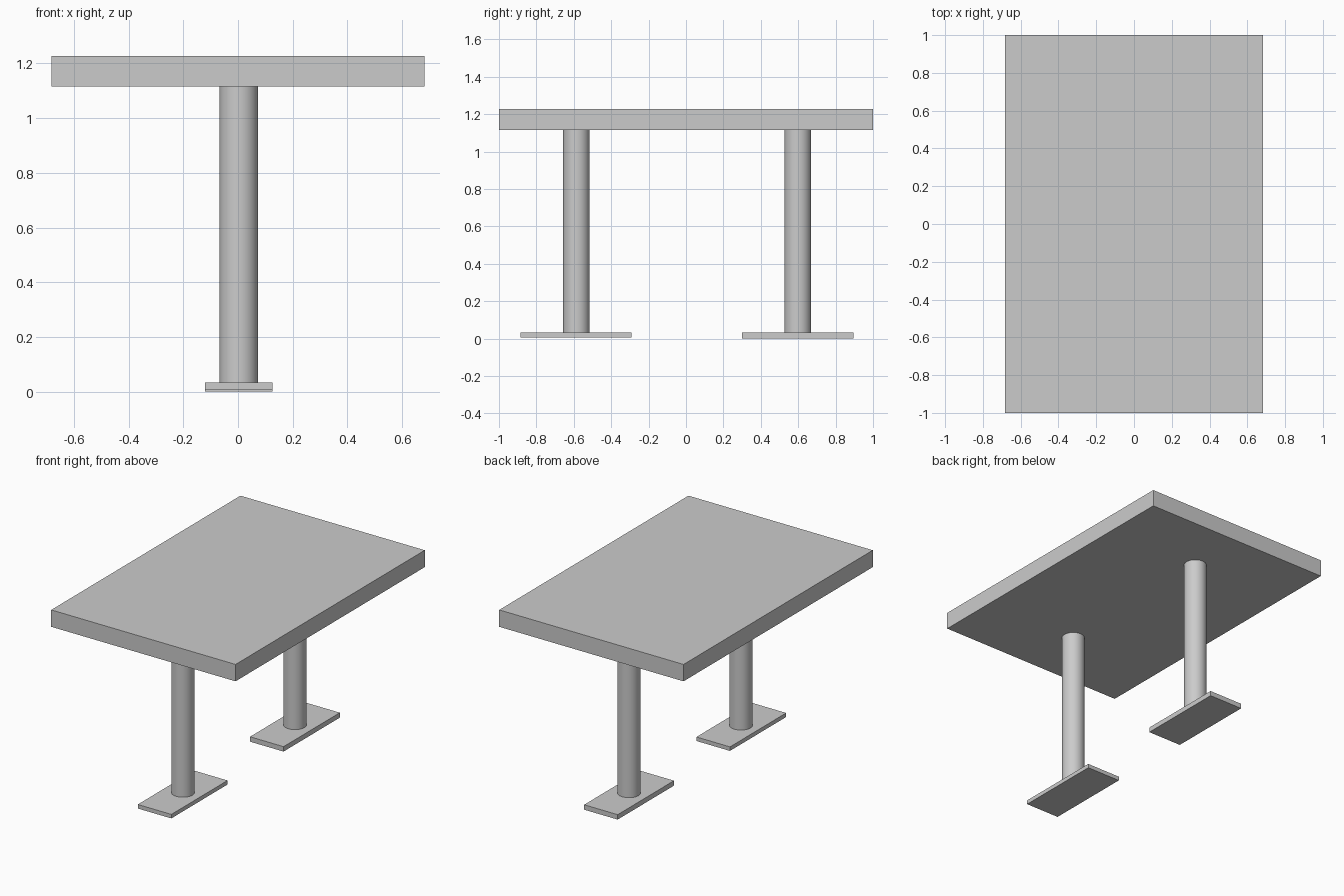
import bpy
import math

if "Cube" in bpy.data.objects:
    bpy.data.objects.remove(bpy.data.objects["Cube"])


def box(name, x, y, z):
    """Box from (min, max) ranges on each axis."""
    bpy.ops.mesh.primitive_cube_add(size=1, location=[(a + b) / 2 for a, b in (x, y, z)])
    ob = bpy.context.object
    ob.name = name
    ob.scale = [b - a for a, b in (x, y, z)]
    bpy.ops.object.transform_apply(location=False, rotation=False, scale=True)
    return ob


def post(name, x, y, radius, z0, z1):
    bpy.ops.mesh.primitive_cylinder_add(vertices=48, radius=radius, depth=z1 - z0,
                                        location=(x, y, (z0 + z1) / 2))
    ob = bpy.context.object
    ob.name = name
    bpy.ops.object.shade_smooth_by_angle(angle=math.radians(30))
    return ob


TOP_Z, UNDER_Z, FOOT_Z = 1.228, 1.115, 0.033

# Table top
box("table_top", (-0.682, 0.682), (-1, 1), (UNDER_Z, TOP_Z))

# Two pedestals: round post on a flat foot plate (front plate is slightly thinner)
for side, y_post, y_foot, foot_bottom in (
        ("front", -0.586, (-0.886, -0.292), 0.006),
        ("back", 0.598, (0.300, 0.895), 0.0)):
    post(side + "_post", 0.003, y_post, 0.071, FOOT_Z, UNDER_Z)
    box(side + "_foot_plate", (-0.121, 0.127), y_foot, (foot_bottom, FOOT_Z))
